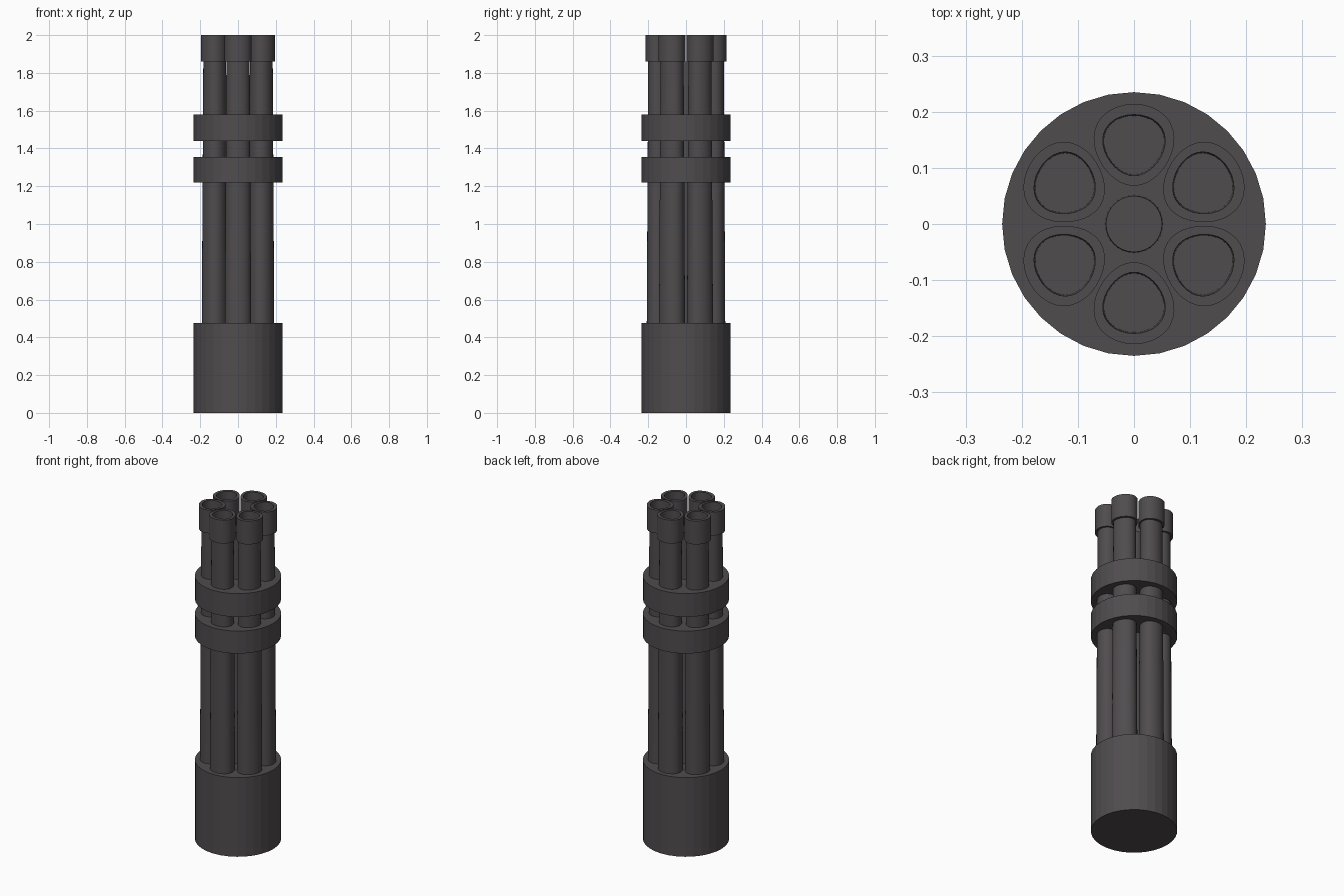
import bpy, bmesh
from math import sin, cos, pi, radians

cube = bpy.data.objects.get("Cube")
if cube:
    bpy.data.objects.remove(cube, do_unlink=True)

metal = bpy.data.materials.new("dark_gunmetal")
metal.use_nodes = True
colour = (0.08, 0.072, 0.077, 1)
metal.diffuse_color = colour
metal.node_tree.nodes["Principled BSDF"].inputs["Base Color"].default_value = colour


def loft(name, sections, smooth=True):
    """Skin a closed solid through a list of vertex rings, capping both ends."""
    bm = bmesh.new()
    rings = [[bm.verts.new(p) for p in ring] for ring in sections]
    count = len(rings[0])
    for low, high in zip(rings, rings[1:]):
        for i in range(count):
            j = (i + 1) % count
            bm.faces.new((low[i], low[j], high[j], high[i]))
    bm.faces.new(rings[0][::-1])
    bm.faces.new(rings[-1])
    bmesh.ops.recalc_face_normals(bm, faces=bm.faces)
    mesh = bpy.data.meshes.new(name)
    bm.to_mesh(mesh)
    bm.free()
    mesh.materials.append(metal)
    obj = bpy.data.objects.new(name, mesh)
    bpy.context.collection.objects.link(obj)
    if smooth:
        bpy.ops.object.select_all(action="DESELECT")
        obj.select_set(True)
        bpy.context.view_layer.objects.active = obj
        bpy.ops.object.shade_smooth_by_angle(angle=radians(40))
    return obj


def circle(radius, z, sides=32):
    return [(radius * cos(2 * pi * i / sides), radius * sin(2 * pi * i / sides), z)
            for i in range(sides)]


def egg(width, inner, outer, z, sides=32):
    """Rounded section that narrows towards the central axis."""
    mid, half = (inner + outer) / 2, (outer - inner) / 2
    ring = []
    for i in range(sides):
        t = 2 * pi * i / sides
        ring.append((width * cos(t) * (1 + 0.16 * sin(t)), mid + half * sin(t), z))
    return ring


# Base drum and the two clamp rings
for name, bottom, top in (("base_drum", 0, 0.475),
                          ("lower_clamp", 1.22, 1.355),
                          ("upper_clamp", 1.44, 1.58)):
    loft(name, [circle(0.235, bottom), circle(0.235, top)], smooth=False)

# Tapered central shaft
loft("central_shaft", [circle(0.057, 0.45), circle(0.05, 1.86)])

# Six barrels, each with a collar hollowed by a bore
for n in range(6):
    turn = n * pi / 3
    barrel = loft(f"barrel_{n + 1}", [egg(0.069, 0.072, 0.208, 0.45),
                                      egg(0.061, 0.08, 0.2, 1.88)])
    muzzle = loft(f"muzzle_{n + 1}", [egg(0.058, 0.083, 0.197, 1.86),
                                      egg(0.071, 0.068, 0.214, 1.86),
                                      egg(0.071, 0.068, 0.214, 2.0),
                                      egg(0.055, 0.086, 0.195, 2.0),
                                      egg(0.053, 0.088, 0.193, 1.9)])
    for part in (barrel, muzzle):
        part.rotation_euler.z = turn
